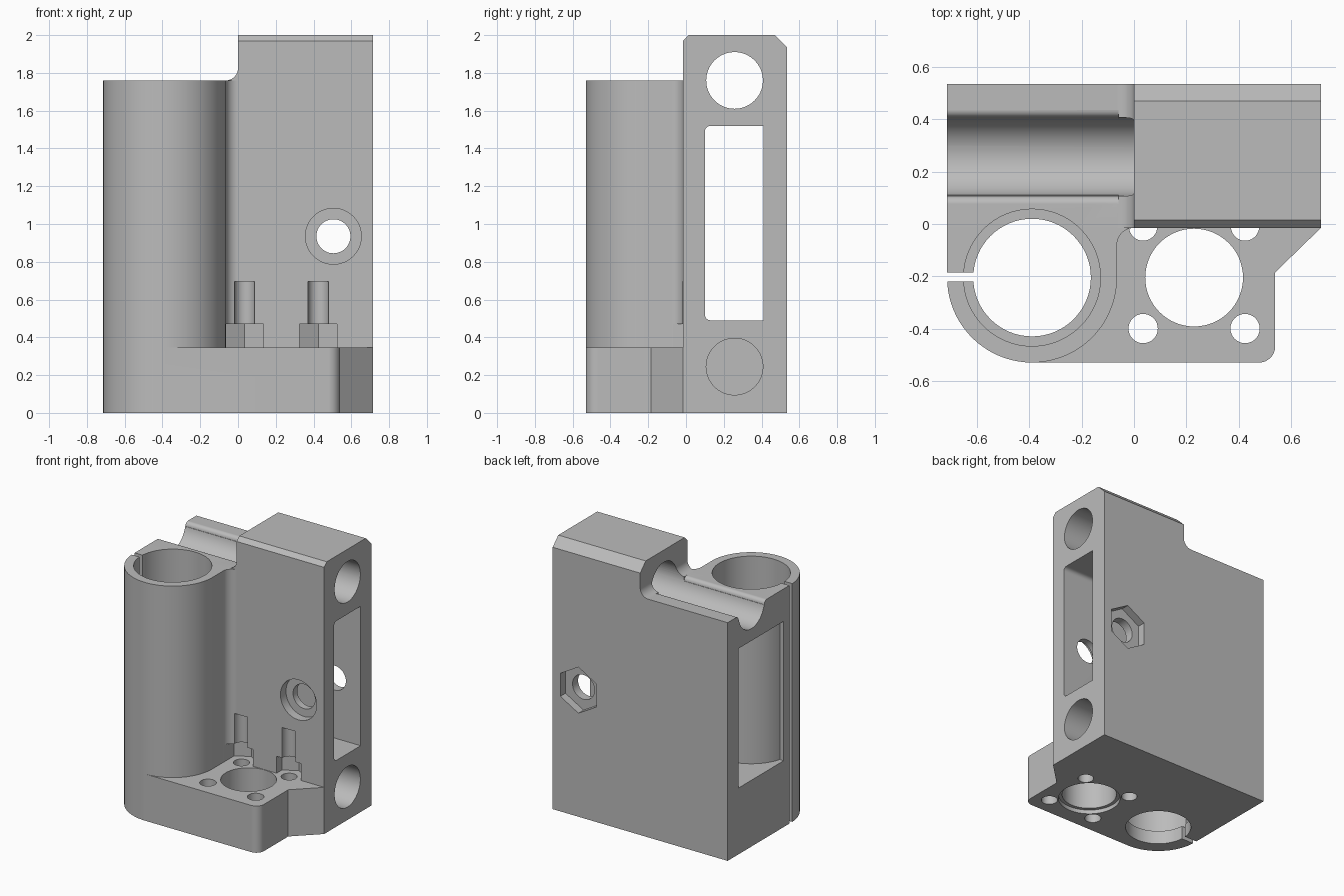
import bpy, bmesh
from math import sin, cos, pi, radians

cube = bpy.data.objects.get("Cube")
if cube:
    bpy.data.objects.remove(cube, do_unlink=True)

grey = bpy.data.materials.new("plain grey")
grey.use_nodes = True
colour = (0.5, 0.5, 0.5, 1)
grey.diffuse_color = colour
grey.node_tree.nodes["Principled BSDF"].inputs["Base Color"].default_value = colour

AXES = {"x": lambda u, v, w: (w, u, v),
        "y": lambda u, v, w: (u, w, v),
        "z": lambda u, v, w: (u, v, w)}


def arc(cu, cv, r, start, end, steps=12):
    angles = [radians(start + (end - start) * i / steps) for i in range(steps + 1)]
    return [(cu + r * cos(a), cv + r * sin(a)) for a in angles]


def disc(cu, cv, r, sides=64, turn=0):
    return arc(cu, cv, r, turn, turn + 360, sides)[:-1]


def rect(u0, u1, v0, v1):
    return [(u0, v0), (u1, v0), (u1, v1), (u0, v1)]


def prism(name, outline, axis, low, high):
    """Extrude a closed 2D outline along one axis."""
    bm = bmesh.new()
    place = AXES[axis]
    rings = [[bm.verts.new(place(u, v, w)) for u, v in outline] for w in (low, high)]
    n = len(outline)
    for ring in rings:
        bm.faces.new(ring)
    for i in range(n):
        j = (i + 1) % n
        bm.faces.new((rings[0][i], rings[0][j], rings[1][j], rings[1][i]))
    bmesh.ops.recalc_face_normals(bm, faces=bm.faces)
    mesh = bpy.data.meshes.new(name)
    bm.to_mesh(mesh)
    bm.free()
    mesh.materials.append(grey)
    obj = bpy.data.objects.new(name, mesh)
    bpy.context.collection.objects.link(obj)
    return obj


def combine(target, tool, operation="DIFFERENCE"):
    mod = target.modifiers.new("combine", "BOOLEAN")
    mod.operation, mod.solver, mod.object = operation, "EXACT", tool
    bpy.context.view_layer.objects.active = target
    bpy.ops.object.modifier_apply(modifier=mod.name)
    bpy.data.objects.remove(tool, do_unlink=True)


def cut(outline, axis, low, high):
    combine(body, prism("cutter", outline, axis, low, high))


SIDE, FRONT, BACK = 0.715, -0.015, 0.535
TUBE = (-0.39, -0.205)
MOTOR = (0.23, -0.205)
ROD_Y, ROD_R = 0.257, 0.15
LEDGE = 1.76

# Main block with the filleted step down to the ledge
body = prism("carriage_body", [(-SIDE, 0), (SIDE, 0), (SIDE, 2), (0, 2)]
             + arc(-0.065, LEDGE + 0.065, 0.065, 0, -90) + [(-SIDE, LEDGE)],
             "y", FRONT, BACK)

# Clamp tube blended into the block
combine(body, prism("tube", [(-SIDE, 0.3)] + arc(*TUBE, 0.325, 180, 360, 40)
                    + arc(0, -0.08, 0.065, 180, 90) + [(0, 0.3)],
                    "z", 0, LEDGE), "UNION")

# Mounting flange
combine(body, prism("flange", [(-0.39, 0.2), (-0.39, -0.53)]
                    + arc(0.478, -0.468, 0.062, -90, 0)
                    + [(0.54, -0.185), (SIDE, FRONT), (SIDE, 0.2)],
                    "z", 0, 0.345), "UNION")

# Chamfers along the top edges
cut([(0.47, 2), (0.47, 2.1), (0.6, 2.1), (0.6, 1.87)], "x", -0.05, 0.8)
cut([(FRONT + 0.03, 2), (FRONT + 0.03, 2.1), (-0.1, 2.1), (-0.1, 1.885)], "x", -0.05, 0.8)

# Rod bores, and the open channel with rounded lips
cut(disc(ROD_Y, LEDGE, ROD_R), "x", -0.8, 0.8)
cut(disc(ROD_Y, 0.245, ROD_R), "x", -0.6, 0.8)
lip = 0.03
cut(arc(ROD_Y - ROD_R - lip, LEDGE - lip, lip, 90, 0, 6)
    + arc(ROD_Y + ROD_R + lip, LEDGE - lip, lip, 180, 90, 6)
    + [(ROD_Y + ROD_R + lip, LEDGE + 0.01), (ROD_Y - ROD_R - lip, LEDGE + 0.01)],
    "x", -0.8, -0.06)

# Long window, widened round the tube on its outer side
cut([(0.41, 0.49), (0.41, 1.52)] + arc(0.13, 1.49, 0.03, 90, 180, 6)
    + arc(0.13, 0.52, 0.03, 180, 270, 6), "x", -0.8, 0.8)
pocket = prism("pocket", rect(-0.8, TUBE[0], -0.12, 0.2), "z", 0.49, 1.52)
combine(pocket, prism("core", disc(*TUBE, 0.305, 96), "z", 0.3, 1.7))
combine(body, pocket)

# Tube bore with a lip at the bottom, and the clamp slit
cut(disc(*TUBE, 0.225), "z", -0.1, 2)
cut(disc(*TUBE, 0.262), "z", 0.1, 2.1)
cut(rect(-0.8, -0.55, -0.22, -0.185), "z", -0.1, 2)

# Motor opening with a shallow recess underneath
cut(disc(*MOTOR, 0.187), "z", -0.1, 0.345 + 0.01)
cut(disc(*MOTOR, 0.212), "z", -0.1, 0.03)

# Bolt holes; the rear pair run up into the block with hex pockets
for x in (MOTOR[0] - 0.195, MOTOR[0] + 0.195):
    cut(disc(x, MOTOR[1] - 0.195, 0.056, 32), "z", -0.1, 0.5)
    cut(disc(x, MOTOR[1] + 0.195, 0.054, 32), "z", -0.1, 0.695)
    cut(disc(x, MOTOR[1] + 0.195, 0.115, 6, 30), "z", 0.345, 0.47)

# Cross screw hole: round recess in front, hex recess behind
cut(disc(0.505, 0.935, 0.09, 48), "y", -0.1, 0.7)
cut(disc(0.505, 0.935, 0.148, 48), "y", -0.1, 0.05)
cut(disc(0.505, 0.935, 0.17, 6, 30), "y", 0.475, 0.7)

# Smooth the curved walls and keep the edges crisp
bpy.ops.object.select_all(action="DESELECT")
body.select_set(True)
bpy.context.view_layer.objects.active = body
bpy.ops.object.shade_smooth_by_angle(angle=radians(25))
weighted = body.modifiers.new("even shading", "WEIGHTED_NORMAL")
weighted.keep_sharp = True
